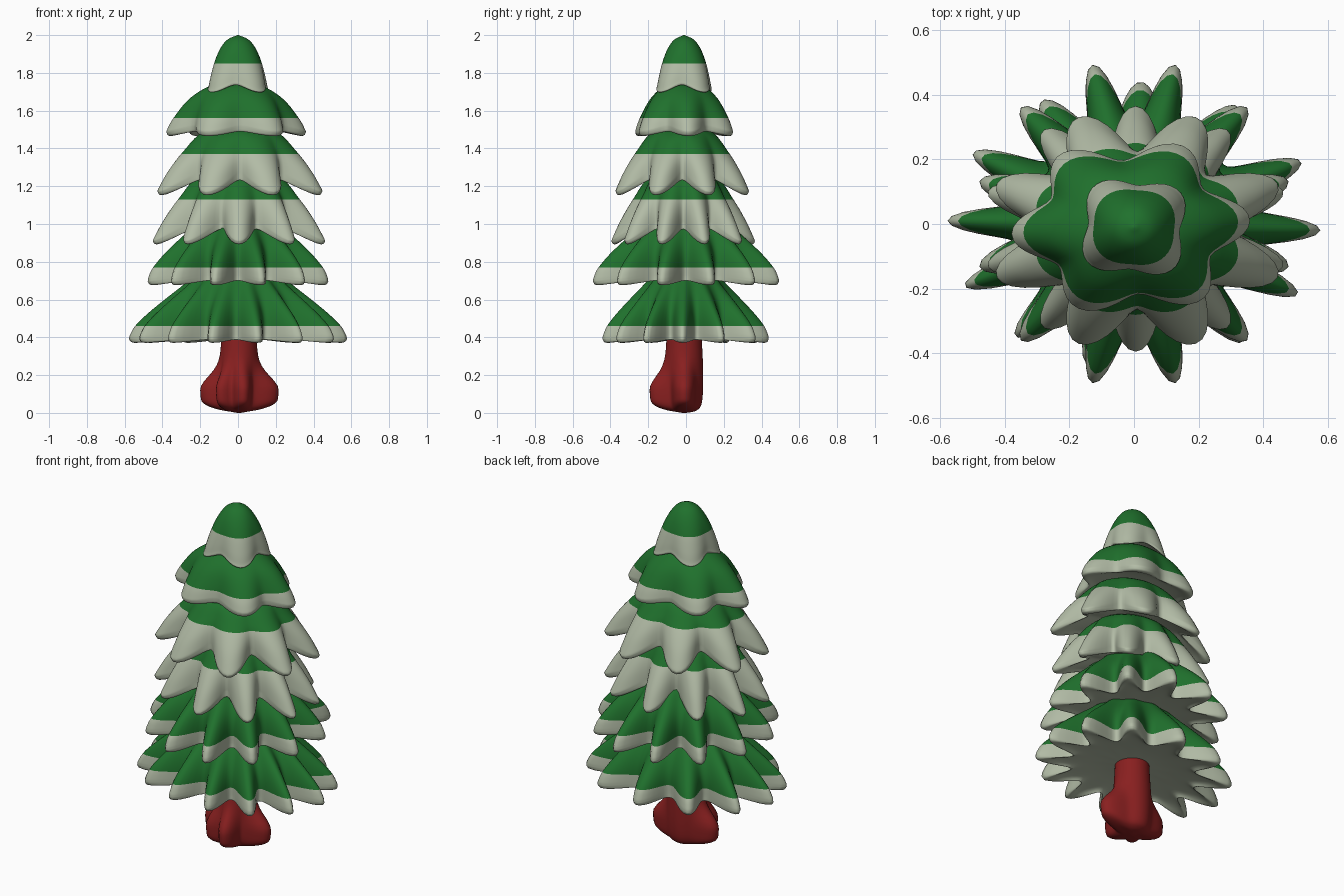
import bpy, bmesh, math
from mathutils import Vector

if "Cube" in bpy.data.objects:
    bpy.data.objects.remove(bpy.data.objects["Cube"])


def material(name, rgb):
    m = bpy.data.materials.new(name)
    m.diffuse_color = (*rgb, 1)
    m.use_nodes = True
    m.node_tree.nodes["Principled BSDF"].inputs["Base Color"].default_value = m.diffuse_color
    return m


GREEN = material("pine_green", (0.014, 0.165, 0.026))
SNOW = material("snow_white", (0.445, 0.5, 0.38))
RED = material("trunk_red", (0.25, 0.014, 0.014))


def spline(pts, steps):
    """Catmull-Rom curve through 2D points."""
    p = [Vector(q) for q in pts]
    p = [2 * p[0] - p[1]] + p + [2 * p[-1] - p[-2]]
    out = []
    for a, b, c, d in zip(p, p[1:], p[2:], p[3:]):
        for i in range(steps):
            t = i / steps
            out.append(0.5 * (2 * b + (c - a) * t + (2 * a - 5 * b + 4 * c - d) * t * t
                              + (3 * b - a - 3 * c + d) * t ** 3))
    return out + [p[-2]]


def loft(name, rings, mats, under_from=None, split=None):
    """Skin closed rings from top to bottom, closing both ends with a fan."""
    bm = bmesh.new()
    rows = [[bm.verts.new(co) for co in ring] for ring in rings]
    n = len(rows[0])
    for k, (a, b) in enumerate(zip(rows, rows[1:])):
        for i in range(n):
            j = (i + 1) % n
            f = bm.faces.new((a[i], b[i], b[j], a[j]))
            f.material_index = int(under_from is not None and k >= under_from)
    for row, idx in ((rows[0], 0), (rows[-1], len(mats) - 1)):
        mid = bm.verts.new(sum((v.co for v in row), Vector()) / n)
        for i in range(n):
            f = bm.faces.new((mid, row[i], row[(i + 1) % n]))
            f.material_index = idx
    # Cut the snow line and colour everything below it
    if split is not None:
        bmesh.ops.bisect_plane(bm, geom=bm.verts[:] + bm.edges[:] + bm.faces[:], dist=1e-5,
                               plane_co=(0, 0, split), plane_no=(0, 0, 1))
        for f in bm.faces:
            if f.calc_center_median().z < split:
                f.material_index = 1
    bmesh.ops.recalc_face_normals(bm, faces=bm.faces[:])
    for f in bm.faces:
        f.smooth = True
    me = bpy.data.meshes.new(name)
    bm.to_mesh(me)
    bm.free()
    for m in mats:
        me.materials.append(m)
    ob = bpy.data.objects.new(name, me)
    bpy.context.collection.objects.link(ob)
    return ob


def tier(name, rx, ry, cx, cy, lobes, offset, depth, rise, cup, split, power, profile, skew=0):
    """Drooping skirt of branches; profile is (radius fraction, height) down to the tips."""
    tip = profile[-1][1]
    outer = spline(profile, 5)
    under = spline([profile[-1], (0.975, tip - 0.016), (0.9, tip - 0.02 + 0.1 * cup),
                    (0.7, tip - 0.008 + 0.55 * cup), (0.35, tip + 0.95 * cup),
                    (0.03, tip + cup)], 4)
    n = lobes * 14
    rings = []
    for f, z in outer + under[1:]:
        ring = []
        for i in range(n):
            a = math.tau * i / n
            phase = lobes * (a + skew * math.cos(a) - math.radians(offset))
            gap = 1 - (0.5 + 0.5 * math.cos(phase)) ** power
            r = f * (1 - depth * gap * f ** 2)
            ring.append(Vector((cx + rx * r * math.cos(a), cy + ry * r * math.sin(a),
                                z + rise * gap * f ** 3)))
        rings.append(ring)
    loft(name, rings, [GREEN, SNOW], len(outer) - 1, split)


# Branch tiers from the crown down
tier("crown_tier", 0.19, 0.175, 0, -0.01, 4, 40, 0.25, 0.05, 0.05, 1.85, 0.9,
     [(0.02, 2.0), (0.3, 1.975), (0.52, 1.925), (0.72, 1.85), (0.87, 1.77), (0.95, 1.715)])
tier("upper_tier", 0.37, 0.28, -0.01, -0.01, 6, 5, 0.26, 0.03, 0.03, 1.56, 0.9,
     [(0.02, 1.76), (0.38, 1.73), (0.68, 1.66), (0.9, 1.56), (0.99, 1.5), (1, 1.485)])
tier("upper_middle_tier", 0.47, 0.38, 0.01, -0.02, 8, 22.5, 0.36, 0.1, 0.1, 1.37, 0.85,
     [(0.02, 1.53), (0.44, 1.48), (0.68, 1.38), (0.86, 1.28), (0.98, 1.19), (1, 1.17)])
tier("middle_tier", 0.48, 0.38, 0.005, -0.015, 10, 18, 0.38, 0.1, 0.1, 1.13, 0.95,
     [(0.02, 1.3), (0.46, 1.25), (0.7, 1.13), (0.87, 1.02), (0.98, 0.93), (1, 0.91)])
tier("lower_middle_tier", 0.495, 0.51, 0, 0, 12, 15, 0.38, 0.03, 0.03, 0.77, 1.25,
     [(0.02, 1.08), (0.4, 1.02), (0.6, 0.94), (0.8, 0.85), (0.94, 0.77), (0.99, 0.72),
      (1, 0.695)])
tier("bottom_tier", 0.577, 0.445, 0, -0.005, 13, 5, 0.36, 0.02, 0.03, 0.46, 1.25,
     [(0.02, 0.8), (0.35, 0.74), (0.54, 0.66), (0.78, 0.55), (0.93, 0.47), (0.99, 0.415),
      (1, 0.39)], skew=0.12)

# Trunk with rounded roots to the left, right, front and front left
ROOTS = [(0, 0.11, 0.42), (180, 0.105, 0.42), (230, 0.075, 0.35), (278, 0.085, 0.38)]
core = spline([(0.088, 0.5), (0.094, 0.38), (0.1, 0.25), (0.1, 0.12),
               (0.09, 0.04), (0.06, 0.01), (0.01, 0.0)], 5)
trunk = []
for r, z in core:
    flare = math.exp(-((z - 0.12) / 0.1) ** 2) if z > 0.12 else 1
    if z < 0.06:
        flare *= max(1 - (1 - z / 0.06) ** 2, 0) ** 0.5
    ring = []
    for i in range(72):
        a = math.tau * i / 72
        out = 0
        for ang, size, width in ROOTS:
            d = (a - math.radians(ang) + math.pi) % math.tau - math.pi
            out = max(out, size * math.exp(-(d / width) ** 2))
        q = r + out * flare
        lift = 0.2 * out * flare * max(0, 1 - z / 0.1)
        ring.append(Vector((0.005 + q * math.cos(a), -0.01 + q * math.sin(a),
                            max(z, 0) + lift)))
    trunk.append(ring)
loft("trunk", trunk, [RED])
